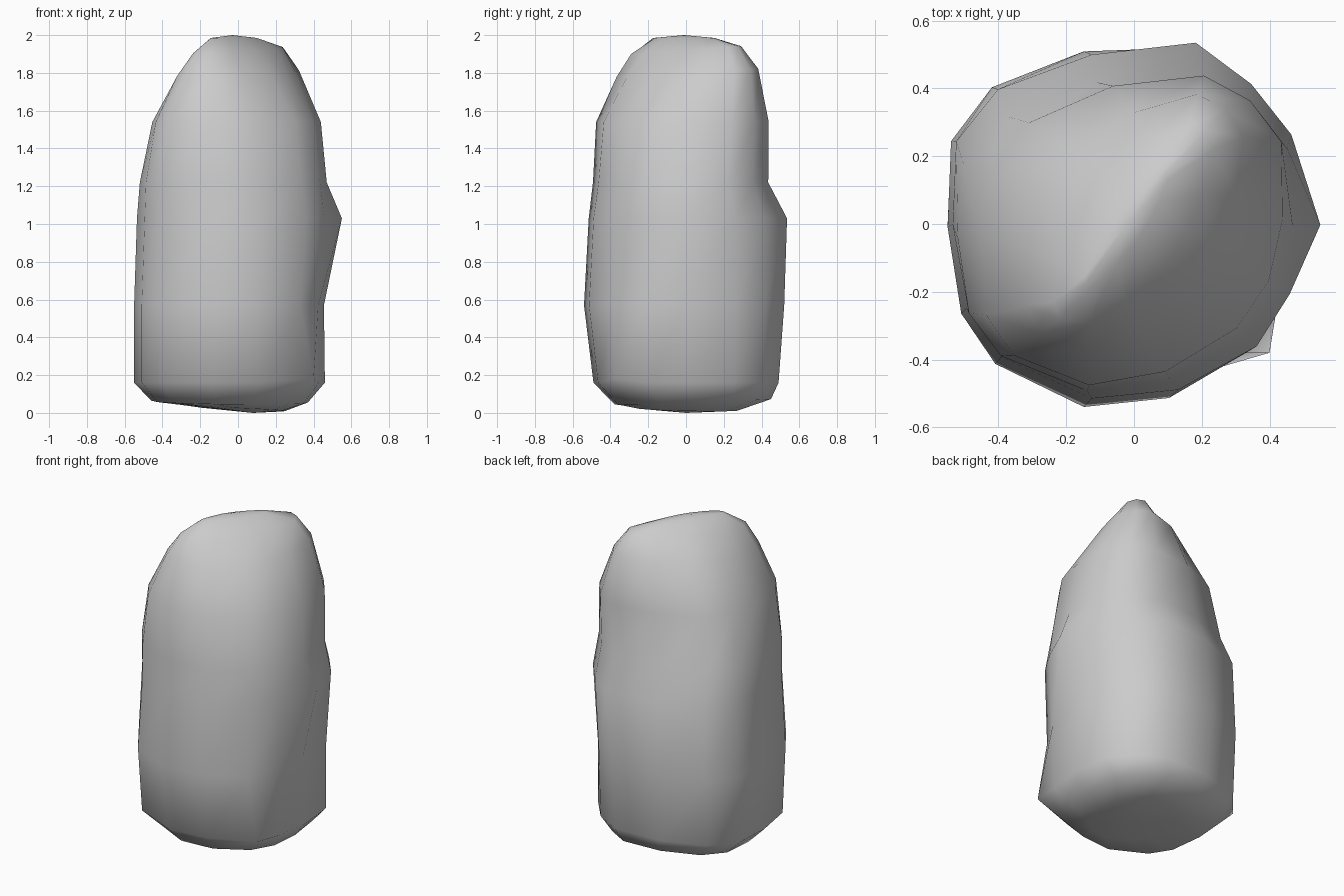
import bpy, bmesh

cube = bpy.data.objects.get("Cube")
if cube:
    bpy.data.objects.remove(cube)

stone = bpy.data.materials.new("grey_stone")
stone.use_nodes = True
grey = (0.6, 0.6, 0.6, 1)
stone.diffuse_color = grey
stone.node_tree.nodes["Principled BSDF"].inputs["Base Color"].default_value = grey

# Irregular boulder outline, fitted to the extents of each level
OUTLINE = [(1, 0), (.95, .52), (.72, .81), (.4, 1), (-.2, .98), (-.74, .78),
           (-.98, .48), (-1, 0), (-.92, -.48), (-.72, -.76), (-.2, -1),
           (.3, -.95), (.75, -.7), (.94, -.4)]
# Height, x range, y range, tilt along x and y, stretch along the diagonal ridge
LEVELS = [
    (.02, -.20, .25, -.26, .27, -.01, -.005, 0),
    (.06, -.46, .37, -.38, .45, -.005, .015, 0),
    (.16, -.55, .46, -.49, .49, 0, 0, 0),
    (.57, -.55, .455, -.54, .52, 0, 0, 0),
    (1.03, -.535, .49, -.515, .51, 0, 0, 0),
    (1.22, -.52, .47, -.49, .43, 0, 0, .03),
    (1.54, -.455, .44, -.47, .425, 0, 0, .08),
    (1.80, -.32, .31, -.36, .36, 0, .02, .22),
    (1.92, -.23, .22, -.29, .27, 0, .02, .4),
    (1.985, -.14, .09, -.17, .14, 0, 0, .6),
]

bm = bmesh.new()
rings = []
for z, x0, x1, y0, y1, tx, ty, ridge in LEVELS:
    fit = (1 + ridge * ridge) ** .5
    ring = []
    for u, v in OUTLINE:
        p, q = (u + ridge * v) / fit, (v + ridge * u) / fit
        ring.append(bm.verts.new(((x0 + x1) / 2 + p * (x1 - x0) / 2,
                                  (y0 + y1) / 2 + q * (y1 - y0) / 2,
                                  z + tx * p + ty * q)))
    rings.append(ring)

# Protruding corners on the left side, the back and the lower front
rings[4][0].co.x = .55
rings[4][3].co.y = .535
rings[2][12].co = (.4, -.38, .18)

# Sides
n = len(OUTLINE)
for a, b in zip(rings, rings[1:]):
    for i in range(n):
        j = (i + 1) % n
        bm.faces.new((a[i], a[j], b[j], b[i]))

# Underside and crown, each closed around one point
base = bm.verts.new((.08, 0, 0))
crown = bm.verts.new((-.03, -.01, 2))
for i in range(n):
    j = (i + 1) % n
    bm.faces.new((rings[0][j], rings[0][i], base))
    bm.faces.new((rings[-1][i], rings[-1][j], crown))

bmesh.ops.recalc_face_normals(bm, faces=bm.faces)
for face in bm.faces:
    face.smooth = True
mesh = bpy.data.meshes.new("boulder")
bm.to_mesh(mesh)
bm.free()
mesh.materials.append(stone)
bpy.context.collection.objects.link(bpy.data.objects.new("boulder", mesh))
